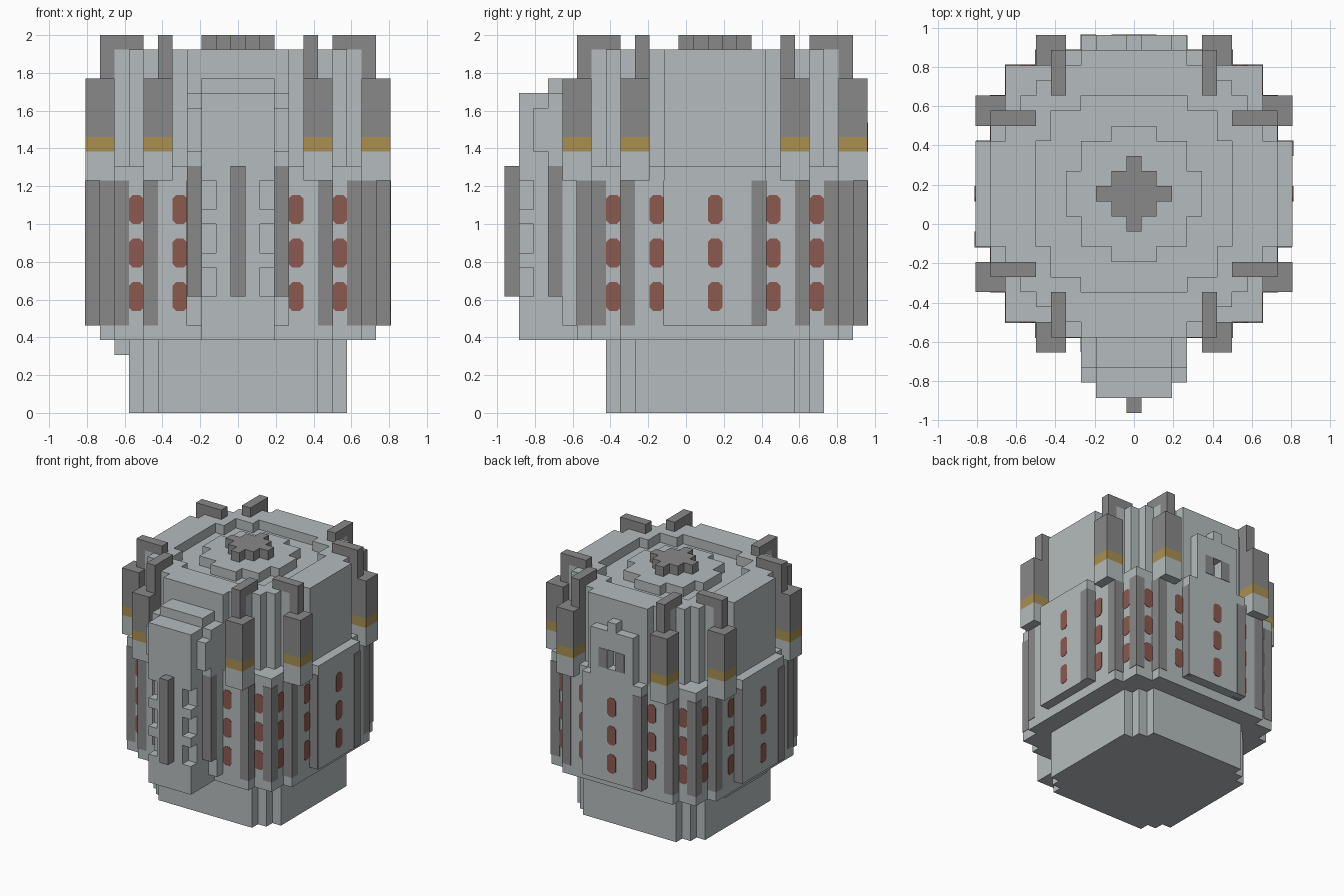
import bpy, bmesh

old = bpy.data.objects.get("Cube")
if old:
    bpy.data.objects.remove(old, do_unlink=True)

U = 1 / 13          # one block
SHIFT = 2           # tower body sits behind the centre
E = 0.04            # how far painted plates stand proud, in blocks


def material(name, r, g, b):
    m = bpy.data.materials.new(name)
    m.use_nodes = True
    m.diffuse_color = (r, g, b, 1)
    m.node_tree.nodes["Principled BSDF"].inputs["Base Color"].default_value = (r, g, b, 1)
    return m


stone = material("pale stone", 0.46, 0.50, 0.51)
dark = material("dark stone", 0.25, 0.25, 0.25)
gold = material("gold band", 0.40, 0.28, 0.08)
red = material("red window", 0.26, 0.10, 0.08)


def finish(name, bm, mat):
    for v in bm.verts:
        v.co = (v.co.x * U, (v.co.y + SHIFT) * U, v.co.z * U)
    bmesh.ops.recalc_face_normals(bm, faces=bm.faces)
    mesh = bpy.data.meshes.new(name)
    bm.to_mesh(mesh)
    bm.free()
    mesh.materials.append(mat)
    obj = bpy.data.objects.new(name, mesh)
    bpy.context.collection.objects.link(obj)
    return obj


def extrude(bm, points, offset):
    face = bm.faces.new([bm.verts.new(p) for p in points])
    out = bmesh.ops.extrude_face_region(bm, geom=[face])
    verts = [g for g in out["geom"] if isinstance(g, bmesh.types.BMVert)]
    bmesh.ops.translate(bm, verts=verts, vec=offset)


def boxes(name, mat, items):
    bm = bmesh.new()
    for x0, x1, y0, y1, z0, z1 in items:
        extrude(bm, [(x0, y0, z0), (x1, y0, z0), (x1, y1, z0), (x0, y1, z0)], (0, 0, z1 - z0))
    return finish(name, bm, mat)


def turn(x, y, k):
    for _ in range(k):
        x, y = -y, x
    return x, y


def around(item, mirror=True, sides=range(4)):
    """Copies of a box on each side; side 0 faces +x."""
    x0, x1, y0, y1, z0, z1 = item
    result = []
    for k in sides:
        for s in ((1, -1) if mirror else (1,)):
            ax, ay = turn(x0, y0 * s, k)
            bx, by = turn(x1, y1 * s, k)
            result.append((min(ax, bx), max(ax, bx), min(ay, by), max(ay, by), z0, z1))
    return result


def quarter(steps):
    """Stepped outline of one quadrant from outer corners (reach, half width)."""
    corners = steps + [(b, a) for a, b in reversed(steps) if a != b]
    pts = [corners[0]]
    for (xa, ya), (xb, yb) in zip(corners, corners[1:]):
        pts += [(xb, ya), (xb, yb)]
    return pts


def stepped(name, mat, steps, z0, z1):
    pts = [turn(x, y, k) + (z0,) for k in range(4) for x, y in quarter(steps)]
    bm = bmesh.new()
    extrude(bm, pts, (0, 0, z1 - z0))
    return finish(name, bm, mat)


# Stacked round body
wall = [(10.5, 3.5), (9.5, 6.5), (8.5, 8.5)]
drum = [(9.5, 3.5), (8.5, 5.5), (7.5, 6.5)]
well = [(6.5, 3.5), (5.5, 5.5)]
stepped("base", stone, [(7.5, 5.5), (6.5, 6.5)], 0, 5)
stepped("skirt", stone, [(9.5, 6.5), (8.5, 8.5)], 5, 6)
stepped("lower_wall", stone, wall, 6, 17)
stepped("upper_drum", stone, drum, 17, 24)
stepped("roof_disc", stone, [(4.5, 1.5), (3.5, 3.5)], 24, 25)
stepped("roof_cross", dark, [(2.5, 0.5), (1.5, 1.5)], 25, 26)
boxes("side_lug", stone, [(-8.5, -7.5, -3.5, 3.5, 4, 5)])

# Raised roof rim, made from four quarter pieces
rim = bmesh.new()
for k in range(4):
    loops = []
    for steps in (drum, well):
        q = quarter(steps)
        loops.append(q + [turn(*q[0], 1)])
    ring = loops[0] + loops[1][::-1]
    extrude(rim, [turn(x, y, k) + (24,) for x, y in ring], (0, 0, 1))
finish("roof_rim", rim, stone)

# Dark strips on the corners of the lower wall
strips = around((8.5, 9.5 + E, 5.5, 6.5 + E, 6, 16))
strips += around((7.5, 8.5 + E, 7.5, 8.5 + E, 6, 16), mirror=False)
strips += around((9.5, 10.5 + E, 2.5, 3.5 + E, 6, 16), mirror=False, sides=range(3))
strips += around((9.5, 10.5 - E, -3.5 - E, -2.5, 6, 16), mirror=False)
boxes("wall_strips", dark, strips)

# Buttresses with gold bands and hooked fins
boxes("buttress_feet", stone, around((8.5, 10.5, 4.5, 6.5, 16, 18)))
boxes("buttress_bands", gold, around((8.5, 10.5, 4.5, 6.5, 18, 19)))
boxes("buttress_shafts", dark, around((8.5, 10.5, 4.5, 6.5, 19, 23)))
boxes("fin_posts", dark, around((8.5, 9.5, 4.5, 5.5, 23, 25)))
boxes("fin_caps", dark, around((6.5, 9.5, 4.5, 5.5, 25, 26)))

# Red windows with clipped corners
panes = bmesh.new()
c = 0.25
for k in range(4):
    for reach, mid in ((10.5, 0), (9.5, 4), (9.5, -4), (8.5, 7), (8.5, -7)):
        if k == 3 and mid == 0:
            continue
        for z in (8, 11, 14):
            shape = [(-.5, c - 1), (c - .5, -1), (.5 - c, -1), (.5, c - 1)]
            shape += [(-a, -b) for a, b in shape]
            pts = [turn(reach, mid + a, k) + (z + b,) for a, b in shape]
            extrude(panes, pts, turn(E, 0, k) + (0,))
finish("red_windows", panes, red)

# Front tower with notched corners and wings
tower = [(-2.5, 2.5, -12.5, -9.5, 5, 22), (-1.5, 1.5, -13.5, -12.5, 5, 22),
         (-2.5, 2.5, -11.5, -9.5, 22, 23)]
for z0, z1 in ((5, 8), (10, 11), (13, 14), (16, 22)):
    for a, b in ((-2.5, -1.5), (1.5, 2.5)):
        tower.append((a, b, -13.5, -12.5, z0, z1))
for a, b in ((-3.5, -2.5), (2.5, 3.5)):
    tower += [(a, b, -12.5, -11.5, 18, 21), (a, b, -11.5, -9.5, 17, 22)]
boxes("front_tower", stone, tower)
boxes("tower_bars", dark, [(-0.5, 0.5, -14.5, -13.5, 8, 17),
                           (2.5, 3.5, -11.5, -10.5, 8, 17),
                           (-3.5, -2.5, -11.5, -10.5, 8, 17)])

# Gabled window bay at the back
boxes("back_bay", stone, [(-2.5, -0.5, 9.5, 10.5, 17, 22), (0.5, 2.5, 9.5, 10.5, 17, 22),
                          (-0.5, 0.5, 9.5, 10.5, 17, 18), (-0.5, 0.5, 9.5, 10.5, 20, 23)])
boxes("back_bay_shutters", dark, [(s - 0.5, s + 0.5, 10.5, 10.5 + E, 18, 20) for s in (-1, 1)])
